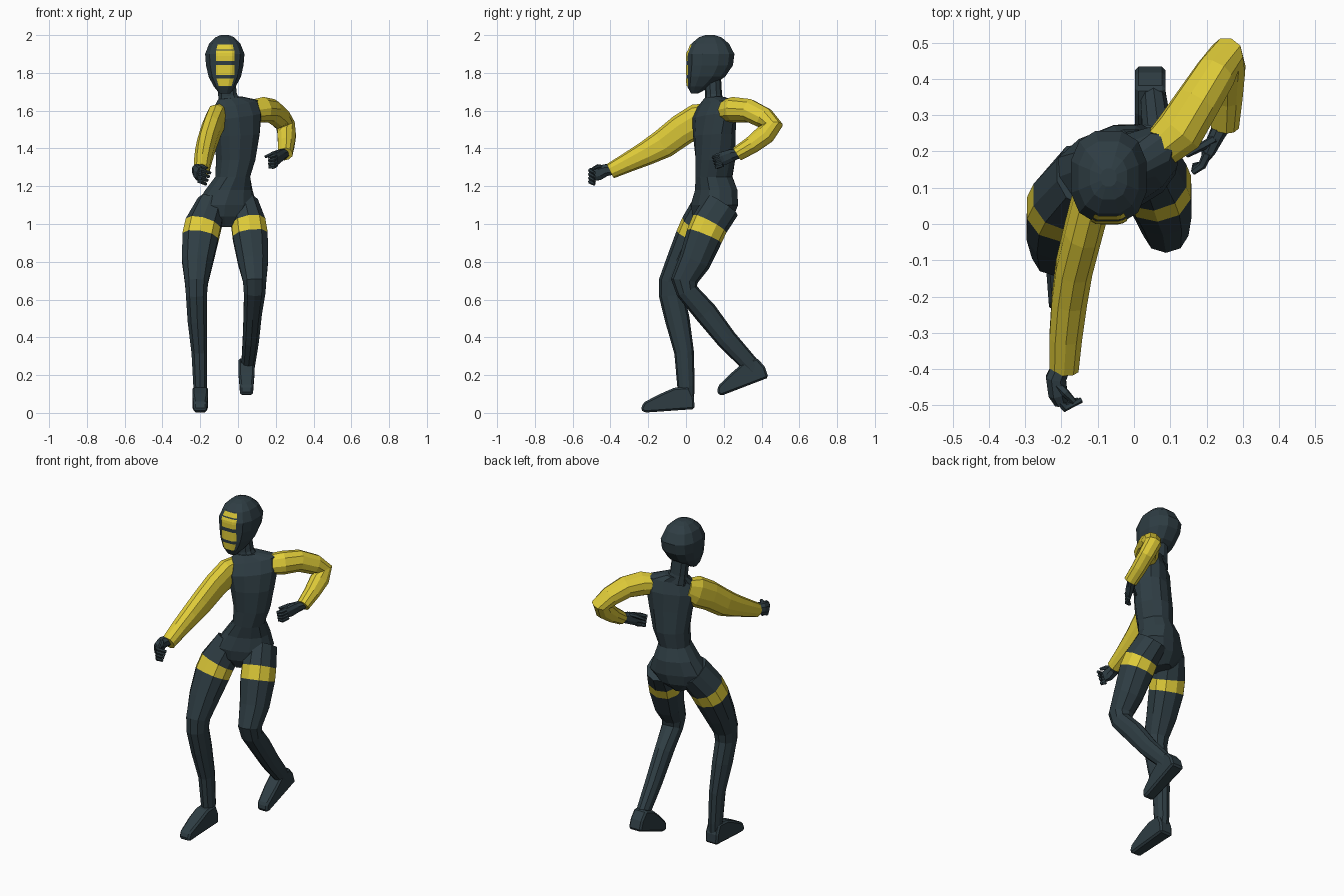
import bpy, bmesh, math
from mathutils import Vector, Matrix
from mathutils.bvhtree import BVHTree


def material(name, rgb):
    m = bpy.data.materials.new(name)
    m.diffuse_color = (*rgb, 1)
    return m


DARK = material("dark slate", (0.028, 0.047, 0.057))
YELLOW = material("yellow", (0.74, 0.60, 0.04))


def finish(name, bm, mats):
    bmesh.ops.recalc_face_normals(bm, faces=bm.faces)
    me = bpy.data.meshes.new(name)
    bm.to_mesh(me)
    bm.free()
    for m in mats:
        me.materials.append(m)
    ob = bpy.data.objects.new(name, me)
    bpy.context.collection.objects.link(ob)
    return ob


def skin(name, rings, mats, band=None):
    """Join rings of points into a closed skin; 'band' is the ring gap in the second colour."""
    bm = bmesh.new()
    vr = [[bm.verts.new(p) for p in r] for r in rings]
    n = len(vr[0])
    for i in range(len(vr) - 1):
        for k in range(n):
            j = (k + 1) % n
            f = bm.faces.new((vr[i][k], vr[i][j], vr[i + 1][j], vr[i + 1][k]))
            f.material_index = 1 if i == band else 0
    bm.faces.new(vr[0])
    bm.faces.new(vr[-1])
    return finish(name, bm, mats)


def oval(c, u, v, a, b, n, p=1.0):
    """Rounded-square ring of n points around c in the u, v plane."""
    pts = []
    for k in range(n):
        t = 2 * math.pi * (k + 0.5) / n
        cs, sn = math.cos(t), math.sin(t)
        pts.append(c + u * a * math.copysign(abs(cs) ** p, cs) + v * b * math.copysign(abs(sn) ** p, sn))
    return pts


def limb(name, path, mats, ref=(1, 0, 0), n=10, band=None, p=0.9):
    """Tube along (x, y, z, half width, half depth) stations."""
    pts = [Vector(s[:3]) for s in path]
    rings = []
    for i, s in enumerate(path):
        t = Vector()
        if i > 0:
            t += (pts[i] - pts[i - 1]).normalized()
        if i < len(pts) - 1:
            t += (pts[i + 1] - pts[i]).normalized()
        t.normalize()
        u = Vector(ref)
        u = (u - t * u.dot(t)).normalized()
        rings.append(oval(pts[i], u, t.cross(u), s[3], s[4], n, p))
    return skin(name, rings, mats, band)


def stack(name, levels, n=12, p=0.85):
    """Level rings (x, y, z, half width, half depth, yaw degrees, side tilt)."""
    rings = []
    for x, y, z, a, b, yaw, tilt in levels:
        r = math.radians(yaw)
        u = Vector((math.cos(r), math.sin(r), tilt))
        v = Vector((-math.sin(r), math.cos(r), 0))
        rings.append(oval(Vector((x, y, z)), u, v, a, b, n, p))
    return skin(name, rings, [DARK])


# Torso, twisted so the right shoulder leads
stack("torso", [
    (-.07, .14, .985, .04, .07, 15, 0), (-.07, .145, 1.04, .13, .105, 20, 0),
    (-.062, .15, 1.10, .165, .115, 22, 0), (-.048, .16, 1.18, .125, .108, 24, 0),
    (-.028, .148, 1.25, .09, .098, 26, 0), (-.012, .156, 1.34, .103, .104, 28, 0),
    (-.005, .15, 1.47, .125, .10, 32, .05), (-.008, .15, 1.57, .145, .09, 35, .12),
    (-.01, .155, 1.635, .135, .06, 35, .16), (-.04, .15, 1.668, .065, .05, 25, .1)])

# Neck
limb("neck", [(-.042, .15, 1.63, .065, .055), (-.055, .146, 1.68, .052, .045),
              (-.065, .14, 1.78, .05, .045)], [DARK])

# Hooded head
head = stack("head", [
    (-.07, .045, 1.69, .028, .018, 0, 0), (-.07, .07, 1.728, .06, .065, 0, 0),
    (-.07, .105, 1.78, .088, .105, 0, 0), (-.07, .126, 1.84, .102, .126, 0, 0),
    (-.07, .13, 1.90, .107, .13, 0, 0), (-.07, .128, 1.955, .085, .102, 0, 0),
    (-.07, .128, 1.988, .052, .062, 0, 0), (-.07, .128, 2.0, .022, .025, 0, 0)], p=0.8)

# Yellow face plates, laid on the front of the head
bm = bmesh.new()
bm.from_mesh(head.data)
tree = BVHTree.FromBMesh(bm)
bm.free()
for num, (z0, z1, w0, w1) in enumerate([(1.73, 1.77, .034, .046), (1.788, 1.841, .049, .049),
                                        (1.862, 1.918, .049, .049), (1.925, 1.95, .046, .04)]):
    bm = bmesh.new()
    grid = []
    for i in range(5):
        f = i / 4
        row = []
        for k in range(9):
            x = -.068 + (w0 + (w1 - w0) * f) * (k / 4 - 1)
            z = z0 + (z1 - z0) * f
            hit = tree.ray_cast(Vector((x, -1, z)), Vector((0, 1, 0)))[0]
            row.append(bm.verts.new((x, (hit.y if hit else .03) - .004, z)))
        grid.append(row)
    for i in range(4):
        for k in range(8):
            bm.faces.new((grid[i][k], grid[i][k + 1], grid[i + 1][k + 1], grid[i + 1][k]))
    finish("face_plate_%d" % (num + 1), bm, [YELLOW])

# Legs with a yellow band around each thigh
limb("right_leg", [
    (-.14, .135, 1.10, .08, .10), (-.185, .068, .99, .10, .098), (-.20, .038, .925, .10, .096),
    (-.215, -.02, .80, .085, .085), (-.22, -.07, .69, .064, .075), (-.22, -.075, .62, .058, .068),
    (-.215, -.045, .49, .054, .065), (-.205, -.01, .32, .043, .052),
    (-.20, 0, .14, .038, .046), (-.20, 0, .07, .036, .042)], [DARK, YELLOW], band=1)
limb("left_leg", [
    (.03, .19, 1.10, .08, .10), (.055, .125, 1.0, .095, .10), (.065, .097, .935, .097, .098),
    (.08, .045, .80, .083, .085), (.088, -.008, .70, .065, .072), (.088, .005, .645, .06, .058),
    (.078, .105, .53, .05, .062), (.068, .215, .39, .045, .055),
    (.053, .345, .25, .037, .046), (.048, .385, .20, .036, .042)], [DARK, YELLOW], band=1)


# Feet: side outline given width, then pitched
def foot(name, x, y, z, pitch):
    outline = [(0, 0), (.002, .06), (-.02, .12), (-.1, .12), (-.17, .095),
               (-.265, .055), (-.285, .018), (-.265, 0)]
    bm = bmesh.new()
    sides = [[bm.verts.new((s * (.042 if py > -.2 else .034), py, pz)) for py, pz in outline]
             for s in (-1, 1)]
    n = len(outline)
    for k in range(n):
        j = (k + 1) % n
        bm.faces.new((sides[0][k], sides[0][j], sides[1][j], sides[1][k]))
    bm.faces.new(sides[0])
    bm.faces.new(sides[1])
    bm.transform(Matrix.Translation((x, y, z)) @ Matrix.Rotation(math.radians(pitch), 4, 'X'))
    ob = finish(name, bm, [DARK])
    bev = ob.modifiers.new("soft edges", 'BEVEL')
    bev.width = .01
    bev.segments = 1


foot("right_foot", -.20, .045, .02, 4)
foot("left_foot", .045, .437, .187, 21)

# Sleeves
limb("right_sleeve", [
    (-.09, .13, 1.585, .045, .06), (-.115, .075, 1.555, .055, .088), (-.14, -.02, 1.50, .054, .084),
    (-.165, -.12, 1.425, .053, .078), (-.178, -.21, 1.375, .051, .065),
    (-.188, -.31, 1.325, .047, .052), (-.193, -.40, 1.28, .042, .042)], [YELLOW])
limb("left_sleeve", [
    (.075, .21, 1.60, .055, .06), (.125, .255, 1.605, .068, .066), (.175, .335, 1.60, .062, .062),
    (.225, .415, 1.56, .056, .058), (.252, .458, 1.522, .05, .056), (.258, .42, 1.475, .047, .055),
    (.255, .35, 1.42, .044, .046), (.25, .27, 1.37, .04, .037)], [YELLOW], ref=(-.84, .33, -.43))


# Hands: palm plus thin bent fingers
def hand(side, palm, fingers):
    limb(side + "_palm", palm, [DARK], n=8, ref=(1, 0, 0))
    for i, path in enumerate(fingers):
        radii = (.013, .012, .008)
        limb("%s_finger_%d" % (side, i + 1), [(*p, r, r) for p, r in zip(path, radii)],
             [DARK], n=6, ref=(.1, .2, 1))


hand("right", [(-.195, -.38, 1.29, .026, .03), (-.215, -.425, 1.285, .03, .034),
               (-.21, -.465, 1.27, .028, .042), (-.20, -.492, 1.262, .02, .036)],
     [[(-.205, -.485, 1.288 - .02 * i), (-.19, -.507, 1.283 - .02 * i),
       (-.145 - .008 * i, -.485, 1.27 - .02 * i)] for i in range(4)]
     + [[(-.215, -.44, 1.30), (-.19, -.465, 1.305), (-.165, -.49, 1.295)]])
hand("left", [(.25, .285, 1.375, .026, .026), (.228, .245, 1.365, .022, .034),
              (.208, .205, 1.35, .018, .038), (.198, .188, 1.343, .014, .034)],
     [[(.202, .195, 1.372 - .019 * i), (.188, .162, 1.36 - .019 * i),
       (.162, .142 + .006 * i, 1.352 - .017 * i)] for i in range(4)]
     + [[(.225, .235, 1.385), (.19, .215, 1.375), (.145, .19, 1.355)]])
